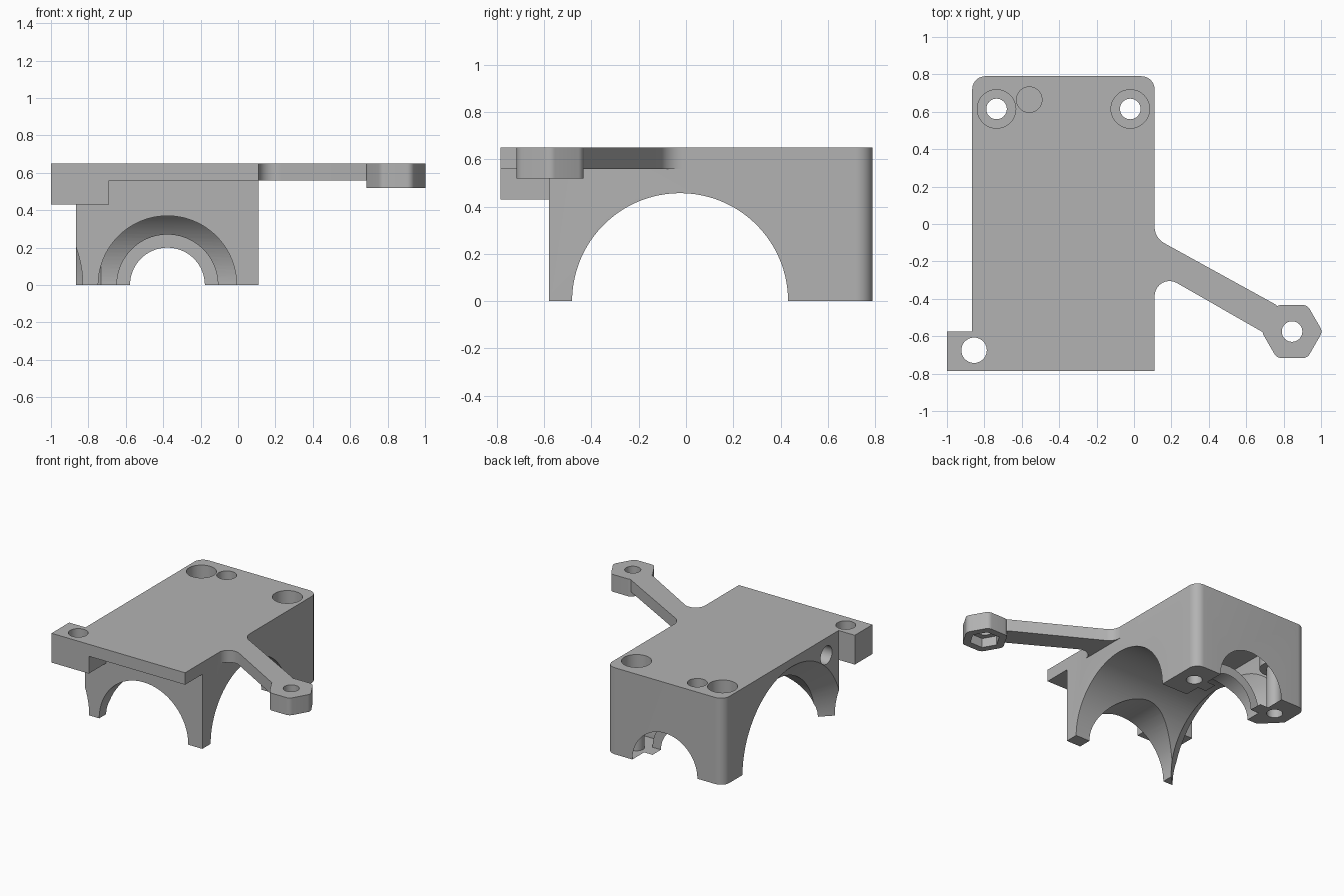
import bpy, bmesh
from math import radians, cos, sin, pi
from mathutils import Matrix, Vector

cube = bpy.data.objects.get("Cube")
if cube:
    bpy.data.objects.remove(cube, do_unlink=True)

grey = bpy.data.materials.new("plain grey")
grey.use_nodes = True
grey.diffuse_color = (0.45, 0.45, 0.45, 1)
grey.node_tree.nodes["Principled BSDF"].inputs["Base Color"].default_value = (0.45, 0.45, 0.45, 1)


def finish(name, bm):
    bmesh.ops.recalc_face_normals(bm, faces=bm.faces)
    mesh = bpy.data.meshes.new(name)
    bm.to_mesh(mesh)
    bm.free()
    mesh.materials.append(grey)
    obj = bpy.data.objects.new(name, mesh)
    bpy.context.collection.objects.link(obj)
    return obj


def prism(name, points, z0, z1):
    """Extrude a plan outline from z0 to z1."""
    bm = bmesh.new()
    face = bm.faces.new([bm.verts.new((x, y, z0)) for x, y in points])
    new = bmesh.ops.extrude_face_region(bm, geom=[face])["geom"]
    top = [v for v in new if isinstance(v, bmesh.types.BMVert)]
    bmesh.ops.translate(bm, verts=top, vec=(0, 0, z1 - z0))
    return finish(name, bm)


def box(name, x0, x1, y0, y1, z0, z1):
    return prism(name, [(x0, y0), (x1, y0), (x1, y1), (x0, y1)], z0, z1)


def tube(name, start, end, r0, r1=None, sides=64):
    """Cylinder or cone between two points."""
    a, b = Vector(start), Vector(end)
    bm = bmesh.new()
    turn = (b - a).to_track_quat('Z', 'Y').to_matrix().to_4x4()
    bmesh.ops.create_cone(bm, cap_ends=True, segments=sides, radius1=r0,
                          radius2=r0 if r1 is None else r1, depth=(b - a).length,
                          matrix=Matrix.Translation((a + b) / 2) @ turn)
    return finish(name, bm)


def arc(cx, cy, r, a0, a1, steps=10):
    angles = [radians(a0 + (a1 - a0) * i / steps) for i in range(steps + 1)]
    return [(cx + r * cos(a), cy + r * sin(a)) for a in angles]


def combine(target, tools, operation):
    for tool in tools:
        mod = target.modifiers.new(tool.name, 'BOOLEAN')
        mod.operation = operation
        mod.solver = 'EXACT'
        mod.object = tool
        bpy.context.view_layer.objects.active = target
        bpy.ops.object.modifier_apply(modifier=mod.name)
        bpy.data.objects.remove(tool, do_unlink=True)


LEFT, RIGHT, BACK, TOP = -0.865, 0.11, 0.79, 0.65
MID = (LEFT + RIGHT) / 2
BORE_Y = -0.025

# Main housing with rounded back corners
outline = [(LEFT, -0.58), (RIGHT, -0.58)]
outline += arc(RIGHT - 0.07, BACK - 0.07, 0.07, 0, 90)
outline += arc(LEFT + 0.07, BACK - 0.07, 0.07, 90, 180)
housing = prism("bracket_housing", outline, 0, TOP)

# Front lip and corner lug
lip = box("front_lip", -0.75, RIGHT, -0.785, -0.5, 0.56, TOP)
lug = box("corner_lug", -1, -0.69, -0.785, -0.575, 0.43, TOP)

# Arm with filleted root
root = [(0.0, -0.01), (0.0, -0.39)]
root += arc(0.19, -0.385, 0.08, 180, 60)
root += [(0.70, -0.585), (0.85, -0.575), (0.76, -0.432)]
root += arc(0.21, -0.015, 0.1, 240, 180)
arm = prism("arm", root, 0.56, TOP)

# Hexagonal arm end with softened corners
HX, HY = 0.845, -0.575
hexagon = []
for k in range(6):
    a = radians(60 * k)
    hexagon += arc(HX + 0.115 * cos(a), HY + 0.115 * sin(a), 0.042, 60 * k - 30, 60 * k + 30, 6)
arm_end = prism("arm_end", hexagon, 0.52, TOP)

combine(housing, [lip, lug, arm, arm_end], 'UNION')

cuts = []
# Large crosswise bore, flared on one side
cuts.append(tube("cross_bore", (-1.2, BORE_Y, 0), (0.4, BORE_Y, 0), 0.457, sides=128))
cuts.append(tube("bore_flare", (-0.965, BORE_Y, 0), (-0.70, BORE_Y, 0), 0.69, 0.425, 128))
# Lengthwise openings: wide front, stepped back with a ring
for name, y0, y1, r in (("front_opening", -0.7, -0.05, 0.37), ("inner_recess", 0.0, 0.55, 0.27),
                        ("ring_hole", 0.1, 0.9, 0.2), ("back_recess", 0.65, 0.95, 0.27)):
    cuts.append(tube(name, (MID, y0, 0), (MID, y1, 0), r, sides=96))
# Counterbored screw holes
for x in (-0.735, -0.02):
    cuts.append(tube("screw_hole", (x, 0.615, -0.1), (x, 0.615, 0.8), 0.055, sides=40))
    cuts.append(tube("screw_head", (x, 0.615, 0.35), (x, 0.615, 0.8), 0.103, sides=48))
# Blind pockets, lug hole, arm hole and nut pocket
cuts.append(tube("top_pocket", (-0.56, 0.665, 0.45), (-0.56, 0.665, 0.8), 0.068, sides=40))
cuts.append(tube("side_pocket", (-1.1, -0.43, 0.52), (-0.67, -0.43, 0.52), 0.068, sides=40))
cuts.append(tube("lug_hole", (-0.855, -0.675, 0.3), (-0.855, -0.675, 0.8), 0.068, sides=40))
cuts.append(tube("arm_hole", (HX, HY, 0.4), (HX, HY, 0.8), 0.055, sides=40))
nut = [arc(HX, HY, 0.105, 60 * k, 60 * k, 1)[0] for k in range(6)]
cuts.append(prism("nut_pocket", nut, 0.4, 0.59))
combine(housing, cuts, 'DIFFERENCE')

# Smooth curved walls, keep crisp edges
bpy.ops.object.select_all(action='DESELECT')
housing.select_set(True)
bpy.context.view_layer.objects.active = housing
bpy.ops.object.shade_smooth_by_angle(angle=radians(25))
